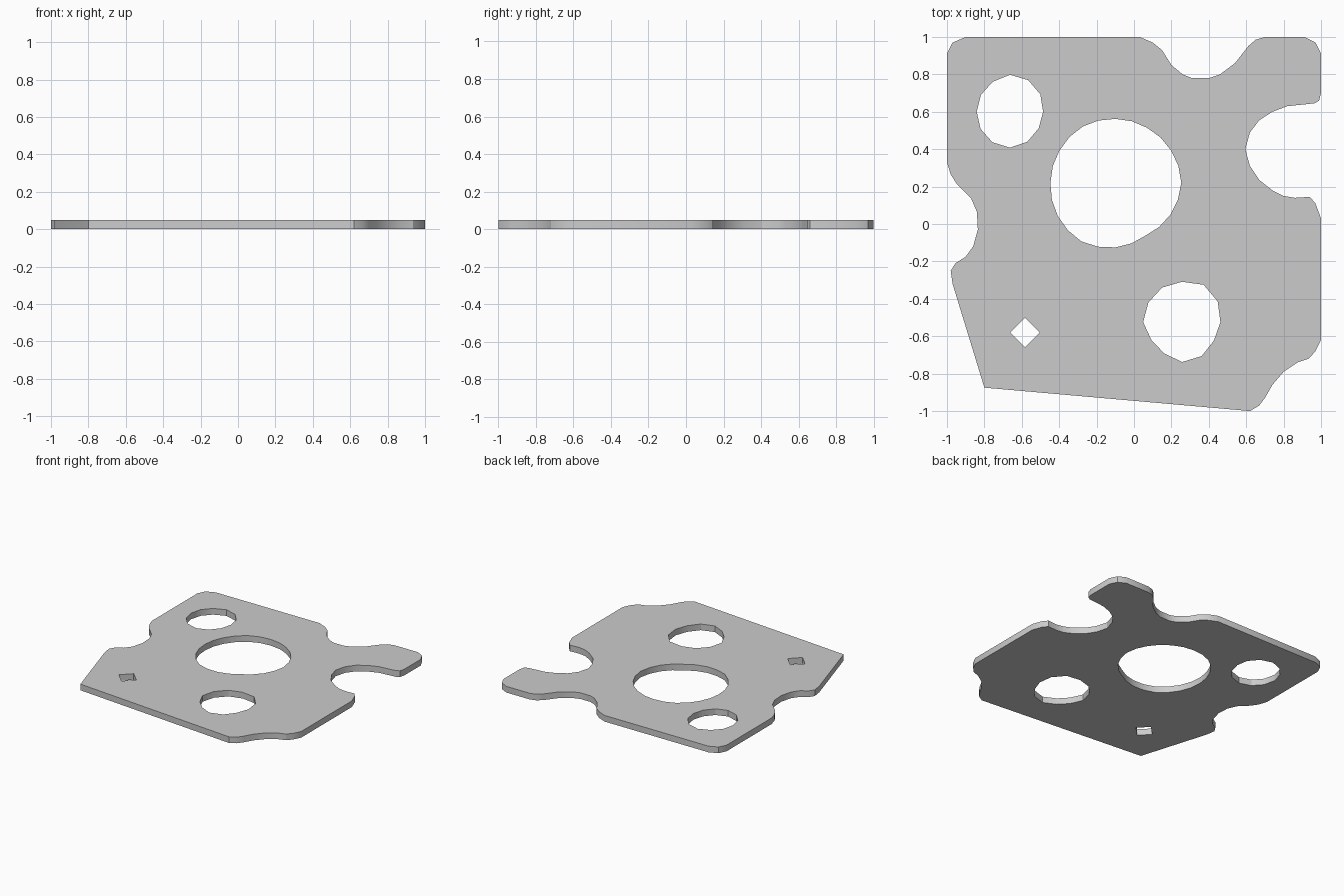
import bpy, bmesh
from math import cos, sin, tau

if "Cube" in bpy.data.objects:
    bpy.data.objects.remove(bpy.data.objects["Cube"])

THICKNESS = 0.05

# Outer profile, clockwise from the top left corner, one row per side feature
outline = [
    (-1, .91), (-.97, .97), (-.90, 1),                                  # top left corner
    (.03, 1), (.10, .97), (.15, .93), (.20, .85), (.26, .80), (.31, .78),
    (.40, .78), (.46, .80), (.54, .86), (.61, .95), (.65, .985), (.70, 1),  # top notch
    (.91, 1), (.97, .97), (1, .91),                                     # top right corner
    (1, .70), (.99, .66), (.965, .645), (.82, .63), (.74, .60), (.67, .555),
    (.62, .49), (.595, .40), (.62, .31), (.67, .235), (.74, .18),
    (.80, .15), (.86, .14), (.94, .145), (.97, .11), (1, .03),          # right notch
    (1, -.62), (.97, -.68), (.935, -.72), (.875, -.74), (.80, -.79),
    (.74, -.86), (.70, -.93), (.67, -.97), (.62, -1),                   # corner notch
    (-.80, -.875),                                                      # bottom left corner
    (-.97, -.32), (-.98, -.25), (-.955, -.21), (-.90, -.175), (-.86, -.12),
    (-.835, -.03), (-.84, .065), (-.87, .135), (-.945, .21),
    (-.98, .265), (-1, .33),                                            # left notch
]


def hole(cx, cy, radii, steps=1):
    """Closed loop around a centre; radii at even angles, subdivided by steps."""
    n = len(radii)
    pts = []
    for i in range(n * steps):
        k, f = divmod(i, steps)
        f /= steps
        r = radii[k] * (1 - f) + radii[(k + 1) % n] * f
        a = tau * i / (n * steps)
        pts.append((cx + r * cos(a), cy + r * sin(a)))
    return pts


loops = [
    outline,
    # large centre hole
    hole(-.10, .22, [.353, .345, .34, .342, .348, .345, .347, .355, .362, .345, .325, .34], 2),
    # upper left hole
    hole(-.663, .60, [.177, .187, .195, .198, .185, .18, .178, .182, .188, .192, .185, .177]),
    # lower right hole
    hole(.257, -.524, [.205, .22, .23, .215, .213, .208, .208, .19, .193, .214, .21, .197]),
    # small diamond hole
    hole(-.583, -.58, [.078] * 4),
]

# Flat plate with holes, filled and extruded
bm = bmesh.new()
edges = []
for pts in loops:
    vs = [bm.verts.new((x, y, 0)) for x, y in pts]
    edges += [bm.edges.new((vs[i - 1], v)) for i, v in enumerate(vs)]
bmesh.ops.triangle_fill(bm, use_beauty=True, edges=edges, normal=(0, 0, 1))
ext = bmesh.ops.extrude_face_region(bm, geom=bm.faces[:], use_keep_orig=True)
top = [g for g in ext["geom"] if isinstance(g, bmesh.types.BMVert)]
bmesh.ops.translate(bm, verts=top, vec=(0, 0, THICKNESS))
bmesh.ops.recalc_face_normals(bm, faces=bm.faces[:])

mesh = bpy.data.meshes.new("perforated_plate")
bm.to_mesh(mesh)
bm.free()
plate = bpy.data.objects.new("perforated_plate", mesh)
bpy.context.collection.objects.link(plate)
bpy.context.view_layer.objects.active = plate
plate.select_set(True)
bpy.ops.object.shade_smooth_by_angle()
